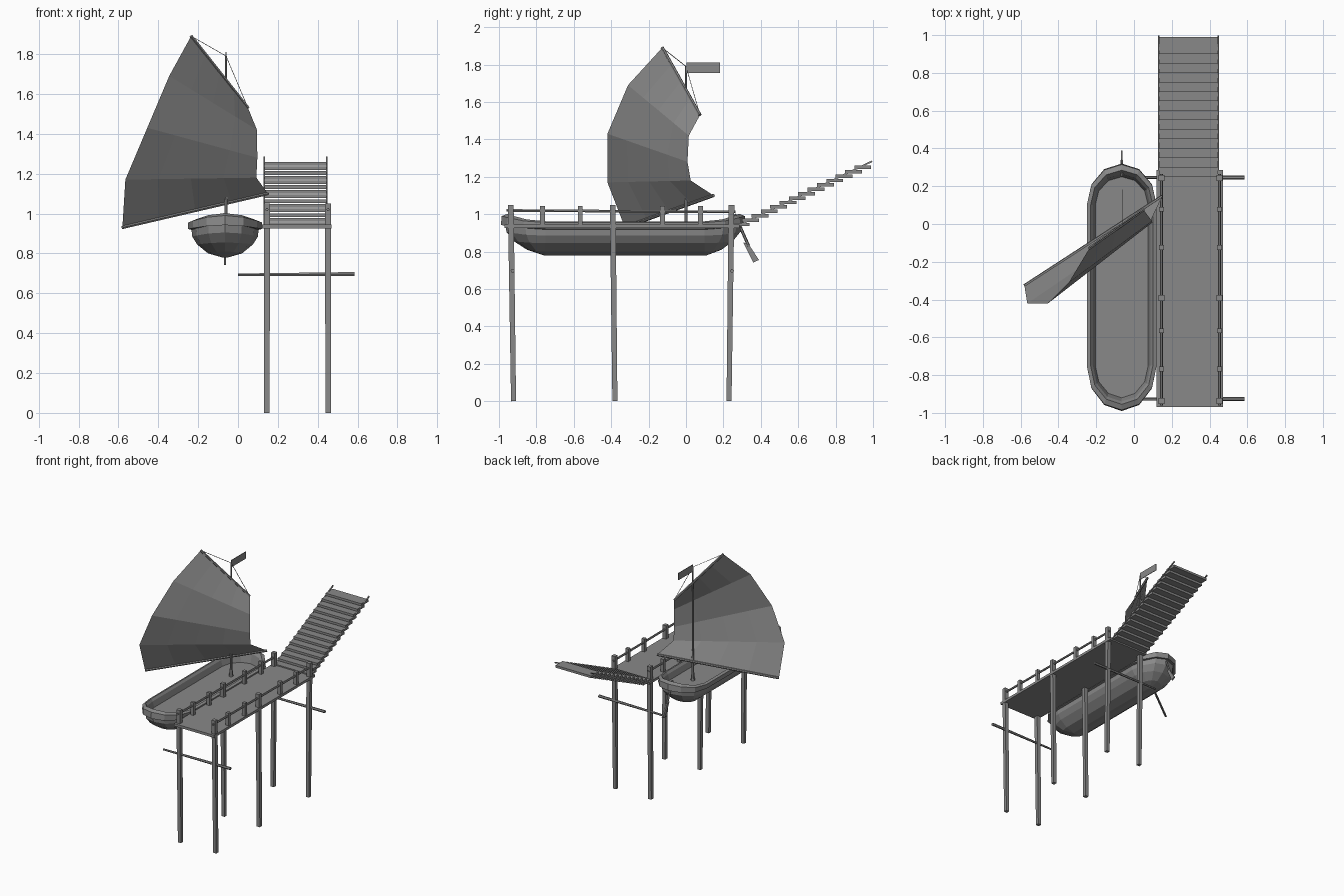
import bpy, bmesh, math
from mathutils import Vector

if "Cube" in bpy.data.objects:
    bpy.data.objects.remove(bpy.data.objects["Cube"])

grey = bpy.data.materials.new("weathered grey")
grey.use_nodes = True
COLOUR = (0.25, 0.25, 0.25, 1)
grey.diffuse_color = COLOUR
grey.node_tree.nodes["Principled BSDF"].inputs["Base Color"].default_value = COLOUR


def add_mesh(name, verts, faces):
    mesh = bpy.data.meshes.new(name)
    mesh.from_pydata(verts, [], faces)
    bm = bmesh.new()
    bm.from_mesh(mesh)
    bmesh.ops.recalc_face_normals(bm, faces=bm.faces)
    bm.to_mesh(mesh)
    bm.free()
    mesh.materials.append(grey)
    obj = bpy.data.objects.new(name, mesh)
    bpy.context.collection.objects.link(obj)
    return obj


def spar(name, a, b, r1, r2=None, sides=6):
    """Tapered bar with a regular section running from a to b."""
    a, b = Vector(a), Vector(b)
    r2 = r1 if r2 is None else r2
    axis = (b - a).normalized()
    ref = Vector((0, 1, 0)) if abs(axis.y) < 0.8 else Vector((1, 0, 0))
    u = axis.cross(ref).normalized()
    v = axis.cross(u)
    verts = []
    for p, r in ((a, r1), (b, r2)):
        for i in range(sides):
            t = math.tau * (i + 0.5) / sides
            verts.append(p + (u * math.cos(t) + v * math.sin(t)) * r)
    faces = [(i, (i + 1) % sides, sides + (i + 1) % sides, sides + i) for i in range(sides)]
    faces += [tuple(range(sides)), tuple(range(sides, 2 * sides))]
    return add_mesh(name, verts, faces)


def box(name, centre, size):
    c = Vector(centre)
    verts = [c + Vector((sx * size[0], sy * size[1], sz * size[2])) / 2
             for sx in (-1, 1) for sy in (-1, 1) for sz in (-1, 1)]
    faces = [(0, 1, 3, 2), (4, 6, 7, 5), (0, 4, 5, 1), (2, 3, 7, 6), (0, 2, 6, 4), (1, 5, 7, 3)]
    return add_mesh(name, verts, faces)


# Jetty: deck, leaning piles, railing and cross beams
box("jetty_deck", (0.295, -0.342, 0.935), (0.35, 1.255, 0.02))
for side, x in (("right", 0.145), ("left", 0.452)):
    for pos, top, foot in (("front", -0.937, -0.922), ("middle", -0.392, -0.38), ("back", 0.243, 0.23)):
        spar(f"{side}_{pos}_pile", (x, foot, 0), (x, top, 1.05), 0.019, 0.022, 4)
    for n, y in enumerate((-0.767, -0.565, -0.125, 0.078)):
        spar(f"{side}_rail_post_{n + 1}", (x, y, 0.94), (x, y, 1.045), 0.018, sides=4)
    spar(f"{side}_handrail", (x, -0.96, 1.02), (x, 0.265, 1.012), 0.008)
for pos, y in (("front", -0.927), ("back", 0.247)):
    spar(f"{pos}_cross_beam", (0.0, y, 0.693), (0.585, y, 0.697), 0.007, 0.011)

# Gangway of overlapping planks on two stringers
for i in range(14):
    box(f"gangway_plank_{i + 1}", (0.288, 0.295 + 0.05 * i, 0.945 + 0.0235 * i), (0.312, 0.09, 0.018))
for side, x in (("right", 0.131), ("left", 0.445)):
    spar(f"{side}_gangway_stringer", (x, 0.26, 0.93), (x, 0.995, 1.283), 0.006, sides=4)

# Hull rings: half width, front end, back end, height, rise at the ends
RINGS = [
    (0.015, -0.76, 0.11, 0.78, 0), (0.085, -0.85, 0.19, 0.80, 0.01),
    (0.14, -0.92, 0.25, 0.845, 0.01), (0.165, -0.96, 0.29, 0.885, 0.02),
    (0.168, -0.965, 0.295, 0.918, 0.03), (0.185, -0.99, 0.32, 0.922, 0.02),
    (0.185, -0.985, 0.315, 0.955, 0.035), (0.165, -0.955, 0.285, 0.962, 0.04),
    (0.152, -0.94, 0.265, 0.945, 0.03), (0.14, -0.92, 0.25, 0.90, 0),
]
STEPS = 6
BOAT_X = -0.065


def hull_ring(half, front, back, z, rise):
    pts = []
    for end, straight, start in ((back, 0.1, 0), (front, -0.75, math.pi)):
        for i in range(STEPS + 1):
            t = start + math.pi * i / STEPS
            s = abs(math.sin(t))
            pts.append((BOAT_X + half * math.cos(t), straight + (end - straight) * s, z + rise * s * s))
    return pts


count = 2 * (STEPS + 1)
hull_verts = [p for ring in RINGS for p in hull_ring(*ring)]
hull_faces = [(r * count + i, r * count + (i + 1) % count, (r + 1) * count + (i + 1) % count, (r + 1) * count + i)
              for r in range(len(RINGS) - 1) for i in range(count)]
hull_faces += [tuple(range(count)), tuple(range(len(hull_verts) - count, len(hull_verts)))]
add_mesh("boat_hull", hull_verts, hull_faces)

# Rudder: stock and slanted blade
spar("rudder_stock", (BOAT_X, 0.26, 1.0), (BOAT_X, 0.335, 0.83), 0.008)
add_mesh_blade = [(BOAT_X + dx, y, z) for dx in (-0.005, 0.005)
                  for y, z in ((0.305, 0.85), (0.335, 0.84), (0.39, 0.755), (0.36, 0.742))]
add_mesh("rudder_blade", add_mesh_blade,
         [(0, 1, 2, 3), (4, 5, 6, 7)] + [(i, (i + 1) % 4, 4 + (i + 1) % 4, 4 + i) for i in range(4)])

# Mast, pennant, yard, boom and stays
MAST_TOP = (BOAT_X + 0.005, 0, 1.79)
YARD_TOP, YARD_FOOT = (-0.235, -0.127, 1.89), (0.05, 0.075, 1.53)
BOOM_TIP, BOOM_HEEL = (-0.58, -0.327, 0.93), (0.15, 0.147, 1.10)
spar("mast", (BOAT_X + 0.005, 0, 0.9), MAST_TOP, 0.009, 0.005)
spar("mast_foot", (BOAT_X + 0.005, 0, 0.9), (BOAT_X + 0.005, 0, 0.96), 0.016, 0.01)
box("pennant", (MAST_TOP[0], 0.092, 1.783), (0.004, 0.18, 0.055))
spar("yard", YARD_TOP, YARD_FOOT, 0.009)
spar("boom", BOOM_TIP, BOOM_HEEL, 0.009)
spar("upper_stay", MAST_TOP, YARD_TOP, 0.002, sides=4)
spar("lower_stay", MAST_TOP, YARD_FOOT, 0.002, sides=4)

# Sail: billowing panels between the outer and inner edges
edges = [
    (YARD_TOP, YARD_FOOT),
    ((-0.345, -0.31, 1.69), (0.095, 0.015, 1.42)),
    ((-0.455, -0.42, 1.43), (0.097, 0.008, 1.28)),
    ((-0.565, -0.42, 1.17), (0.092, 0.025, 1.18)),
    (BOOM_TIP, BOOM_HEEL),
]
COLS = 4
sail_verts = [Vector(a).lerp(Vector(b), c / COLS) for a, b in edges for c in range(COLS + 1)]
w = COLS + 1
sail_faces = [(r * w + c, r * w + c + 1, (r + 1) * w + c + 1, (r + 1) * w + c)
              for r in range(len(edges) - 1) for c in range(COLS)]
add_mesh("sail", sail_verts, sail_faces)
